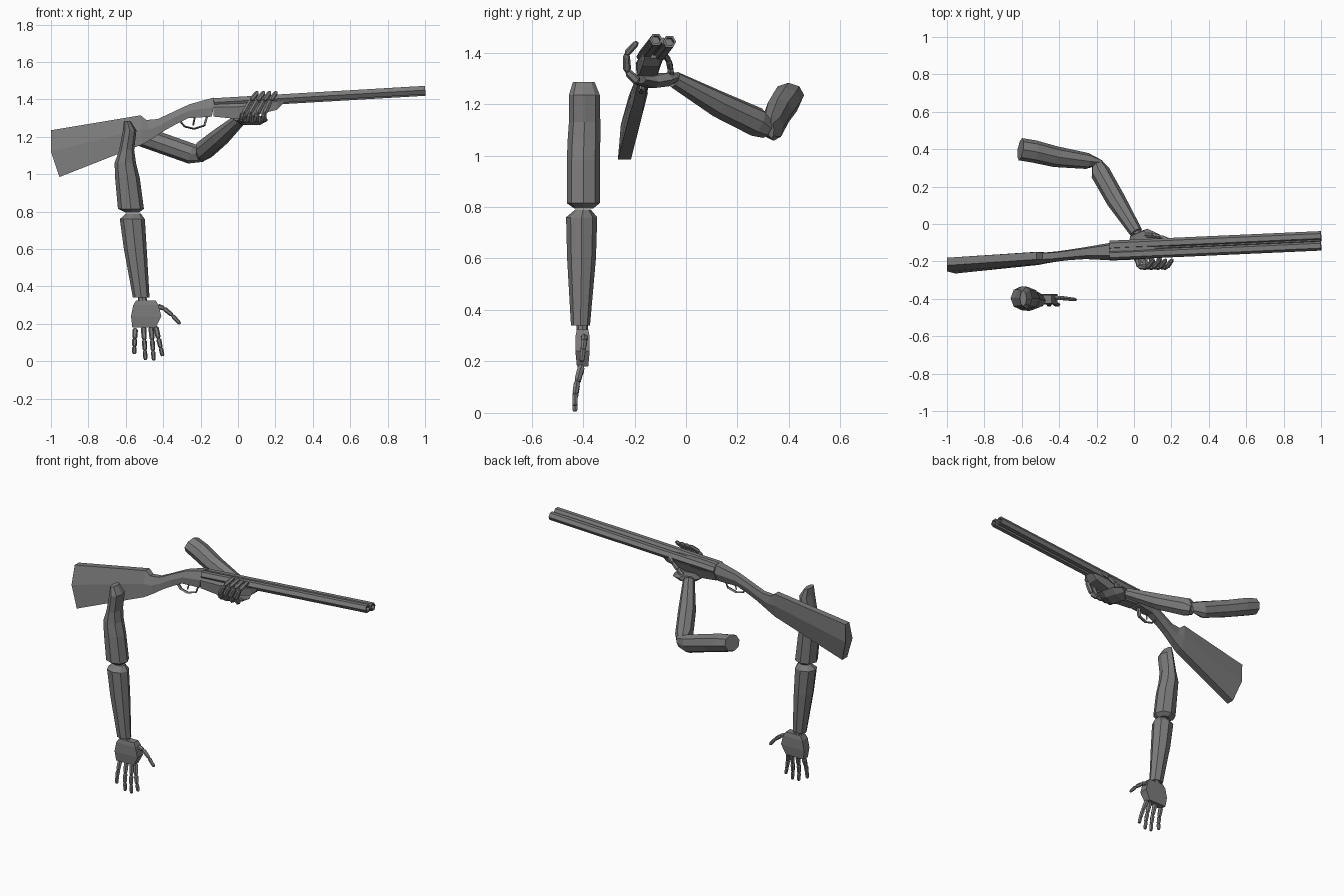
import bpy, bmesh, math
from mathutils import Vector

if "Cube" in bpy.data.objects:
    bpy.data.objects.remove(bpy.data.objects["Cube"])

GREY = bpy.data.materials.new("dark_grey")
GREY.diffuse_color = (0.2, 0.2, 0.2, 1)
GREY.use_nodes = True
GREY.node_tree.nodes["Principled BSDF"].inputs["Base Color"].default_value = GREY.diffuse_color


def finish(name, parts):
    """Make one flat-shaded object from lists of rings (each list is one closed loft)."""
    bm = bmesh.new()
    for rings in parts:
        vs = [[bm.verts.new(p) for p in r] for r in rings]
        n = len(vs[0])
        for a, b in zip(vs, vs[1:]):
            for i in range(n):
                j = (i + 1) % n
                bm.faces.new((a[i], a[j], b[j], b[i]))
        bm.faces.new(vs[0][::-1])
        bm.faces.new(vs[-1])
    bmesh.ops.recalc_face_normals(bm, faces=bm.faces)
    me = bpy.data.meshes.new(name)
    bm.to_mesh(me)
    bm.free()
    me.materials.append(GREY)
    ob = bpy.data.objects.new(name, me)
    bpy.context.collection.objects.link(ob)
    return ob


def loft(pts, radii, n=8, ref=(0, 0, 1), turn=0.0):
    """Rings along a path; radii are (sideways, upward) half sizes."""
    pts = [Vector(p) for p in pts]
    t = (pts[-1] - pts[0]).normalized()
    side = Vector(ref).cross(t).normalized()
    up = t.cross(side)
    rings = []
    for p, (a, b) in zip(pts, radii):
        ring = []
        for i in range(n):
            w = math.tau * i / n + turn
            ring.append(p + side * a * math.cos(w) + up * b * math.sin(w))
        rings.append(ring)
    return rings


def digit(pts, r, ref):
    """Finger made of separate tapered bones along a bent path."""
    out = []
    for k, (a, b) in enumerate(zip(pts, pts[1:])):
        a, b = Vector(a), Vector(b)
        s = r * (1 - 0.1 * k)
        out.append(loft([a, a.lerp(b, .15), a.lerp(b, .85), b],
                        [(s * .6,) * 2, (s, s), (s * .9,) * 2, (s * .55,) * 2], 6, ref))
    return out


# ---- gun: the whole weapon leans, so its centre plane depends on x and z
def plane_y(x, z):
    return -0.36 + 0.0385 * x + 0.16 * z


def slab(sections):
    """Each section: top, middle and bottom (x, z), half width."""
    rings = []
    for top, mid, bot, w in sections:
        ring = []
        for (x, z), f in ((top, .6), (mid, 1), (bot, .75), (bot, -.75), (mid, -1), (top, -.6)):
            ring.append((x, plane_y(x, z) + f * w, z))
        rings.append(ring)
    return rings


finish("stock", [slab([
    ((-1, 1.235), (-1, 1.12), (-.955, .985), .034),
    ((-.52, 1.315), (-.52, 1.24), (-.51, 1.16), .033),
    ((-.49, 1.29), (-.47, 1.24), (-.45, 1.195), .028),
    ((-.43, 1.295), (-.41, 1.265), (-.39, 1.235), .027),
    ((-.365, 1.325), (-.35, 1.30), (-.33, 1.268), .028),
    ((-.26, 1.374), (-.26, 1.34), (-.265, 1.30), .032),
    ((-.13, 1.41), (-.13, 1.36), (-.14, 1.308), .046)])])
finish("forend", [slab([
    ((-.13, 1.395), (-.13, 1.36), (-.13, 1.308), .048),
    ((0, 1.405), (0, 1.36), (0, 1.295), .048),
    ((.21, 1.41), (.21, 1.39), (.21, 1.345), .045),
    ((.245, 1.405), (.245, 1.395), (.245, 1.38), .04)])])

for side, name in ((-1, "near_barrel"), (1, "far_barrel")):
    a = Vector((-.13, -.141 + side * .026, 1.38 - side * .004))
    b = Vector((1, -.09 + side * .026, 1.446 - side * .004))
    r, q = .026, .017
    finish(name, [loft([a, b, b, b.lerp(a, .06)], [(r, r), (r, r), (q, q), (q, q)], 6)])
finish("barrel_rib", [loft([(-.13, -.141, 1.38), (.995, -.09, 1.446)], [(.012, .014)] * 2, 4)])

# trigger guard strip and trigger
guard = [(-.31, 1.285), (-.285, 1.255), (-.235, 1.243), (-.18, 1.26), (-.165, 1.31)]
finish("trigger_guard", [loft([(x, plane_y(x, z), z) for x, z in seg], [(.012, .005)] * 2, 4)
                         for seg in zip(guard, guard[1:])])
finish("trigger", [loft([(x, plane_y(x, z), z) for x, z in ((-.23, 1.31), (-.24, 1.262))],
                        [(.005, .006)] * 2, 4, (0, 1, 0))])

# ---- hanging arm: sections are z, x range, y range
def column(rows):
    pts = [((r[1] + r[2]) / 2, (r[3] + r[4]) / 2, r[0]) for r in rows]
    rings = []
    for p, r in zip(pts, rows):
        rings.append([(p[0] + (r[2] - r[1]) / 2 * math.cos(math.tau * i / 8),
                       p[1] + (r[4] - r[3]) / 2 * math.sin(math.tau * i / 8), p[2])
                      for i in range(8)])
    return rings


finish("hanging_upper_arm", [column([
    (1.285, -.61, -.575, -.44, -.355), (1.235, -.615, -.543, -.455, -.335),
    (1.13, -.635, -.555, -.455, -.333), (1.06, -.66, -.545, -.46, -.333),
    (.98, -.657, -.525, -.463, -.335), (.815, -.642, -.503, -.463, -.335),
    (.795, -.60, -.53, -.435, -.36)])])
finish("hanging_forearm", [column([
    (.79, -.60, -.52, -.43, -.37), (.76, -.632, -.498, -.466, -.345),
    (.6, -.61, -.488, -.462, -.35), (.34, -.562, -.473, -.447, -.373)])])
finish("hanging_wrist", [column([(.345, -.535, -.49, -.425, -.38), (.30, -.535, -.48, -.425, -.38)])])

# palm plate, then fingers and thumb
palm = [(.325, -.545, -.44, .022), (.30, -.56, -.425, .027), (.24, -.572, -.41, .028), (.18, -.565, -.44, .022)]
finish("hanging_palm", [[[(a, -.402 - d, z), (b, -.402 - d, z), (b, -.402 + d, z), (a, -.402 + d, z)]
                         for z, a, b, d in palm]])
fingers = [(-.55, -.555, .175, .04), (-.505, -.495, .185, .008),
           (-.465, -.45, .185, .005), (-.44, -.403, .185, .028)]
bones = []
for x0, x1, z0, z1 in fingers:
    bones += digit([(x0 + (x1 - x0) * f, -.405 + dy, z0 + (z1 - z0) * f)
                    for f, dy in ((0, 0), (.4, -.018), (.72, -.026), (1, -.027))], .015, (0, 1, 0))
finish("hanging_fingers", bones)
finish("hanging_thumb", digit([(-.43, -.395, .295), (-.395, -.395, .282), (-.35, -.40, .245), (-.31, -.405, .2)],
                              .014, (0, 1, 0)))

# ---- supporting arm reaching under the gun
finish("support_upper_arm", [loft(
    [(-.607, .40, 1.235), (-.53, .387, 1.21), (-.42, .36, 1.17), (-.25, .337, 1.11), (-.175, .33, 1.10)],
    [(.06, .05), (.06, .056), (.056, .055), (.043, .055), (.012, .035)])])
finish("support_forearm", [loft(
    [(-.195, .315, 1.105), (-.18, .275, 1.13), (-.095, .125, 1.20), (.012, -.045, 1.295)],
    [(.035, .04), (.053, .058), (.052, .052), (.035, .033)])])
finish("support_wrist", [loft([(.005, -.03, 1.29), (.04, -.08, 1.302)], [(.022, .018)] * 2, 6)])
finish("support_palm", [loft(
    [(.025, -.045, 1.305), (.05, -.085, 1.295), (.075, -.14, 1.285), (.085, -.185, 1.295)],
    [(.05, .02), (.085, .03), (.09, .026), (.08, .018)], 6)])

# fingers curl up the near side, thumb up the far side
bones = []
for x0, x1 in ((.015, .105), (.05, .14), (.09, .172), (.13, .205)):
    bones += digit([(x0 + (x1 - x0) * f, y, z) for f, y, z in
                    ((.05, -.185, 1.285), (.15, -.228, 1.325), (.6, -.232, 1.395), (1, -.19, 1.44))],
                   .017, (1, 0, 0))
finish("support_fingers", bones)
finish("support_thumb", digit([(.06, -.06, 1.305), (.10, -.06, 1.34), (.14, -.068, 1.37), (.185, -.085, 1.395)],
                              .015, (0, 1, 0)))
